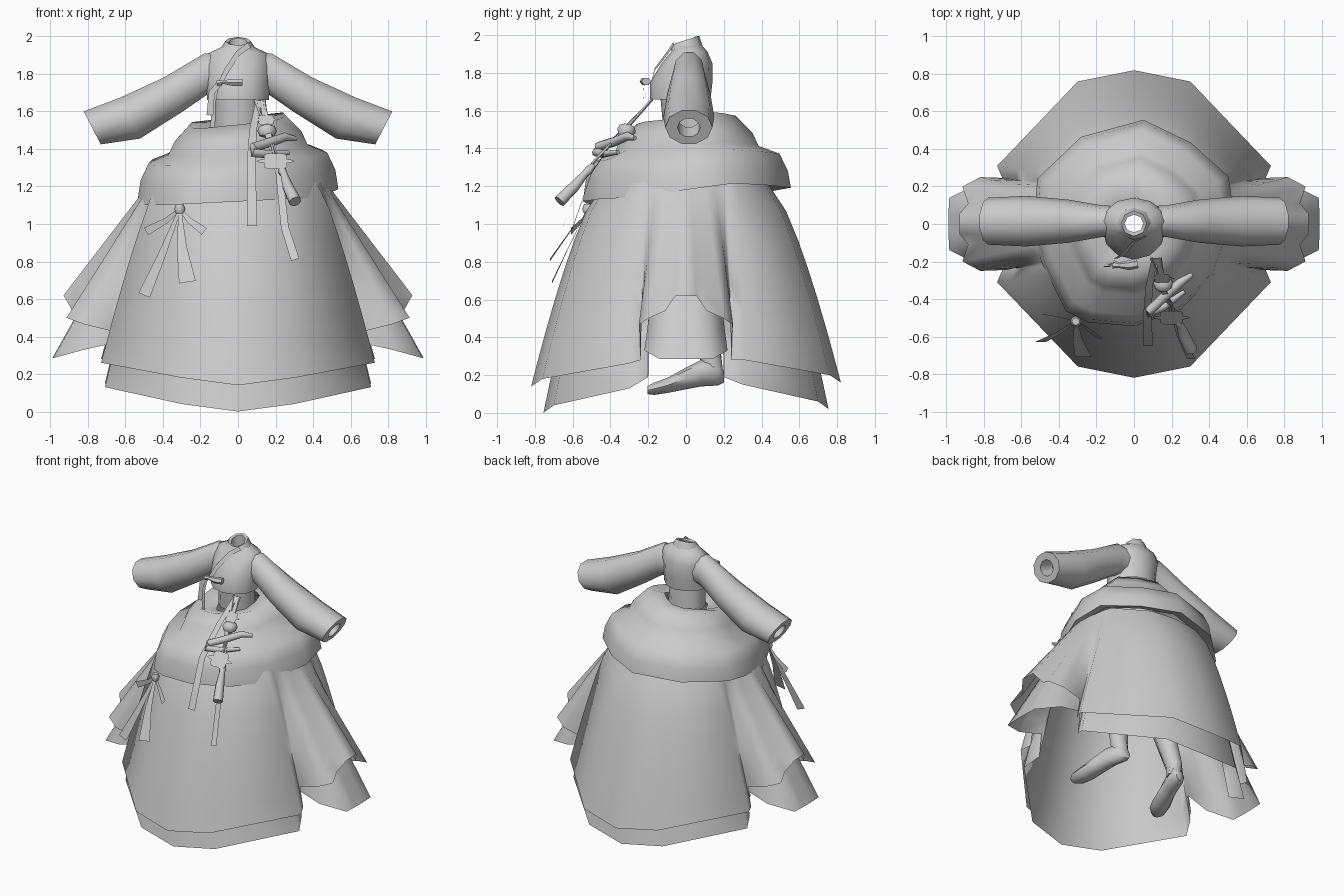
import bpy, bmesh, math
from mathutils import Vector as V

def build(name, verts, faces, angle=50):
    me = bpy.data.meshes.new(name)
    me.from_pydata([tuple(v) for v in verts], [], faces)
    bm = bmesh.new()
    bm.from_mesh(me)
    bmesh.ops.recalc_face_normals(bm, faces=bm.faces)
    bm.to_mesh(me)
    bm.free()
    me.shade_smooth()
    me.set_sharp_from_angle(angle=math.radians(angle))
    ob = bpy.data.objects.new(name, me)
    bpy.context.collection.objects.link(ob)
    return ob

def loft(name, rings, closed=True, caps=False, angle=50):
    n = len(rings[0])
    faces = []
    for i in range(len(rings) - 1):
        for j in range(n if closed else n - 1):
            k = (j + 1) % n
            faces.append((i*n + j, i*n + k, (i+1)*n + k, (i+1)*n + j))
    if caps:
        faces += [tuple(range(n)), tuple(range((len(rings)-1)*n, len(rings)*n))]
    return build(name, [p for r in rings for p in r], faces, angle)

def tube(name, path, radii, n=8, caps=True, flat=1.0):
    P = [V(p) for p in path]
    rings = []
    for i, p in enumerate(P):
        d = (P[min(i+1, len(P)-1)] - P[max(i-1, 0)]).normalized()
        q = d.to_track_quat('Z', 'Y')
        rings.append([p + q @ V((radii[i]*math.cos(a), flat*radii[i]*math.sin(a), 0))
                      for a in [2*math.pi*k/n for k in range(n)]])
    return loft(name, rings, True, caps)

def ribbon(name, path, w0, w1):
    P = [V(p) for p in path]
    rings = []
    for i, p in enumerate(P):
        d = P[min(i+1, len(P)-1)] - P[max(i-1, 0)]
        s = d.cross(V((0, -1, 0))).normalized() * (w0 + (w1-w0)*i/(len(P)-1)) / 2
        rings.append([p - s, p + s])
    return loft(name, rings, False)

def oval(z, rx, yf, yb, n=12, dip=0):
    pts = []
    for k in range(n):
        a = 2*math.pi*k/n
        s = math.sin(a)
        pts.append((rx*math.cos(a), (yf+yb)/2 + (yb-yf)/2*s, z + dip*s))
    return pts

# skirt layer: one quarter (front centre to side) of top edge and hem, mirrored into a full ring
def skirt(name, quarter, ztop, steps=7):
    q = [(V((a, b, ztop)), V((c, d, e)), p) for a, b, c, d, e, p in quarter]
    def mir(item, sx, sy):
        t, h, p = item
        return (V((t.x*sx, t.y*sy, t.z)), V((h.x*sx, h.y*sy, h.z + (.02 if sy < 0 and p < .9 else 0))), p)
    cols = (q + [mir(c, 1, -1) for c in q[:0:-1]] + [mir(q[0], 1, -1)]
            + [mir(c, -1, -1) for c in q[1:]] + [mir(c, -1, 1) for c in q[:0:-1]])
    rings = []
    for i in range(steps + 1):
        t = i/steps
        rings.append([(a.x+(b.x-a.x)*t**p, a.y+(b.y-a.y)*t**p, a.z+(b.z-a.z)*t) for a, b, p in cols])
    loft(name, rings, angle=85)

# columns: top x, top y, hem x, hem y, hem z, bulge power
skirt("outer_skirt", [(0, -.43, 0, -.82, .14, .7), (.19, -.41, .3, -.76, .18, .7), (.42, -.27, .73, -.31, .26, .8),
                      (.44, -.22, .7, -.24, .28, .95), (.445, -.19, .68, -.245, .43, 1), (.45, -.15, .82, -.25, .465, 1),
                      (.46, -.1, .915, -.2, .5, 1), (.465, -.06, .885, -.11, .54, 1), (.47, -.02, .93, -.055, .62, 1)], 1.22)
skirt("underskirt", [(0, -.4, 0, -.755, 0, .7), (.18, -.38, .3, -.7, .04, .7), (.39, -.24, .71, -.3, .13, .8),
                     (.41, -.19, .66, -.2, .19, .95), (.415, -.16, .64, -.2, .37, 1), (.42, -.1, .82, -.22, .33, .95),
                     (.43, -.06, .985, -.14, .285, .92), (.44, -.02, .99, -.05, .285, .92)], 1.2)

# gathered overskirt around the hips
outline = [(.53, .03), (.5, .25), (.3, .43), (.05, .55), (-.28, .46), (-.51, .24), (-.53, 0),
           (-.49, -.2), (-.36, -.46), (-.24, -.52), (0, -.54), (.25, -.45), (.43, -.26)]
rings = []
for k, zf, zb in ((.26, 1.5, 1.55), (.48, 1.53, 1.57), (.64, 1.45, 1.48), (.7, 1.38, 1.41), (.9, 1.33, 1.37),
                  (.98, 1.24, 1.28), (1.01, 1.12, 1.19), (.85, 1.16, 1.22)):
    rings.append([(x*k, y*k, zf + (zb-zf)*min(1, max(0, y/.5 + .5)) + .05*x) for x, y in outline])
loft("gathered_overskirt", rings, angle=60)

# jacket body, waist and collar
loft("jacket_body", [oval(1.66, .165, -.19, .13), oval(1.75, .17, -.19, .14), oval(1.85, .175, -.13, .14),
                     oval(1.91, .16, -.08, .115), oval(1.945, .085, -.065, .085)])
loft("waist", [oval(1.72, .12, -.14, .09), oval(1.5, .13, -.12, .1)])
loft("collar", [oval(1.92, .105, -.085, .095, 8), oval(1.975, .068, -.065, .07, 8, .022),
                oval(1.97, .05, -.045, .05, 8, .022), oval(1.9, .05, -.045, .05, 8)])
ribbon("lapel", [(.06, -.065, 1.955), (0, -.095, 1.91), (-.06, -.165, 1.82), (-.1, -.185, 1.74)], .03, .025)

# sleeves with recessed cuffs: upper and lower edge points, half depth
for s, nm in ((1, "left"), (-1, "right")):
    rings = []
    for xt, zt, xb, zb, h in ((.08, 1.91, .1, 1.7, .08), (.18, 1.915, .17, 1.68, .085), (.4, 1.785, .3, 1.59, .115),
                              (.63, 1.68, .52, 1.45, .135), (.825, 1.605, .73, 1.42, .125),
                              (.8, 1.56, .75, 1.46, .06), (.7, 1.61, .65, 1.51, .055)):
        rings.append([(s*((xt+xb)/2 + (xt-xb)/2*math.sin(a)), .015 + h*math.cos(a),
                       (zt+zb)/2 + (zt-zb)/2*math.sin(a)) for a in [math.pi*k/5 for k in range(10)]])
    loft(nm + "_sleeve", rings)

    # legs and feet
    tube(nm + "_leg", [(s*.16, 0, 1), (s*.2, .06, .6), (s*.24, .13, .3), (s*.24, .14, .22)], [.09, .08, .06, .055])
    foot = []
    for y, zb, zt, w in ((.2, .16, .22, .03), (.17, .145, .28, .055), (.08, .14, .28, .06), (0, .125, .24, .065),
                         (-.1, .105, .185, .075), (-.17, .095, .16, .065), (-.205, .1, .14, .03)):
        foot.append([(s*(.25 - .3*(y-.14)) + w*math.cos(a), y, (zb+zt)/2 + (zt-zb)/2*math.sin(a))
                     for a in [math.pi*k/4 for k in range(8)]])
    loft(nm + "_foot", foot, caps=True)

# jacket bow
tube("jacket_bow_loop", [(-.11, -.215, 1.75), (-.08, -.22, 1.757), (-.03, -.22, 1.755), (.02, -.21, 1.755)],
     [.022, .014, .026, .026], 6, flat=.8)
ribbon("jacket_bow_tail_a", [(-.1, -.22, 1.75), (-.14, -.225, 1.7), (-.15, -.23, 1.58)], .03, .035)
ribbon("jacket_bow_tail_b", [(-.11, -.21, 1.75), (-.13, -.215, 1.65), (-.135, -.21, 1.5)], .02, .025)

# long hanging ribbons
ribbon("long_ribbon_a", [(.11, -.18, 1.66), (.08, -.34, 1.5), (.07, -.52, 1.32), (.075, -.65, .99)], .03, .055)
ribbon("long_ribbon_b", [(.13, -.18, 1.66), (.16, -.36, 1.48), (.22, -.5, 1.27), (.25, -.6, .98), (.305, -.72, .81)], .03, .045)

# skirt tie with knot and tails
knot = V((-.31, -.52, 1.08))
tube("tie_knot", [knot + V((0, 0, .025)), knot, knot - V((0, 0, .025))], [.02, .03, .02])
for i, (mid, end, w) in enumerate((((-.4, -.58, .85), (-.5, -.63, .62), .065), ((-.3, -.62, .88), (-.27, -.71, .69), .09),
                                   ((-.38, -.5, 1.02), (-.49, -.48, .96), .045), ((-.26, -.55, 1.02), (-.18, -.61, .96), .045))):
    ribbon("tie_tail_%d" % i, [knot, mid, end], .015, w)

# pendant ornament: cords, bead, curved bar, flat butterflies, tassel
tube("pendant_cord_a", [(.09, -.18, 1.66), (.15, -.32, 1.5)], [.008, .008], 5)
tube("pendant_cord_b", [(.14, -.18, 1.66), (.16, -.32, 1.5), (.2, -.48, 1.34), (.23, -.52, 1.29)], [.008]*4, 5)
tube("pendant_bead", [(.155, -.31, 1.53), (.155, -.312, 1.52), (.155, -.315, 1.495), (.155, -.32, 1.47), (.155, -.32, 1.455)],
     [.015, .042, .052, .04, .015], 10)
tube("pendant_curved_bar", [(.27, -.36, 1.38), (.16, -.44, 1.372), (.075, -.475, 1.38), (.08, -.465, 1.41),
                            (.17, -.38, 1.435), (.25, -.31, 1.465), (.31, -.27, 1.455)],
     [.012, .022, .024, .024, .026, .024, .012])

def butterfly(name, c, size, n=28):
    c = V(c)
    pts = [c]
    for k in range(n):
        a = 2*math.pi*k/n
        r = size*(.55 + .45*abs(math.cos(2*a + .6*math.copysign(1, math.sin(2*a)))))
        u, v = 1.3*r*math.cos(a), .65*r*math.sin(a)
        pts.append(c + V((u, .7*v, .8*v)))
    build(name, pts, [(0, k+1, (k+1) % n + 1) for k in range(n)])

butterfly("butterfly_charm", (.2, -.5, 1.335), .085)
butterfly("upper_charm", (.15, -.29, 1.555), .055)
tube("tassel", [(.225, -.49, 1.31), (.235, -.515, 1.285), (.245, -.535, 1.265), (.265, -.59, 1.2), (.305, -.67, 1.12)],
     [.015, .024, .02, .03, .034])
